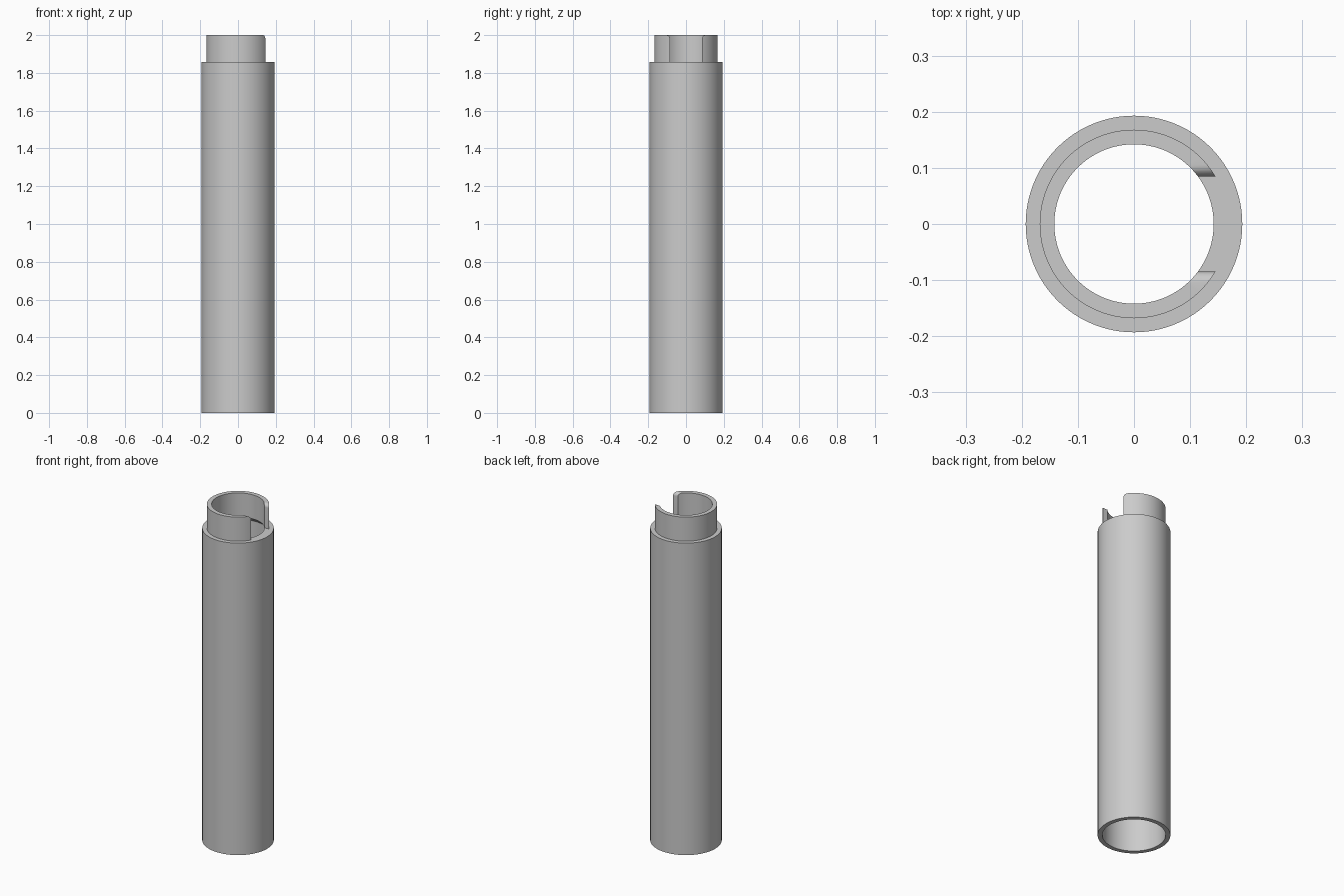
import bpy, bmesh
from math import pi, sin, cos, radians

default = bpy.data.objects.get("Cube")
if default:
    bpy.data.objects.remove(default, do_unlink=True)

# Main dimensions
OUTER, MID, INNER = 0.193, 0.168, 0.142
SHOULDER, TOP = 1.857, 2.0
SLOT, FILLET = 0.085, 0.02
SEGMENTS = 96

grey = bpy.data.materials.new("plain_grey")
grey.use_nodes = True
colour = (0.6, 0.6, 0.6, 1)
grey.diffuse_color = colour
grey.node_tree.nodes["Principled BSDF"].inputs["Base Color"].default_value = colour


def make_object(name, bm):
    bmesh.ops.recalc_face_normals(bm, faces=bm.faces)
    mesh = bpy.data.meshes.new(name)
    bm.to_mesh(mesh)
    bm.free()
    mesh.materials.append(grey)
    obj = bpy.data.objects.new(name, mesh)
    bpy.context.collection.objects.link(obj)
    return obj


def lathe(name, profile):
    """Spin a closed (radius, height) outline about z."""
    bm = bmesh.new()
    verts = [bm.verts.new((r, 0, z)) for r, z in profile]
    edges = [bm.edges.new((v, verts[i - 1])) for i, v in enumerate(verts)]
    bmesh.ops.spin(bm, geom=verts + edges, cent=(0, 0, 0), axis=(0, 0, 1),
                   angle=2 * pi, steps=SEGMENTS, use_merge=True)
    bmesh.ops.remove_doubles(bm, verts=bm.verts, dist=1e-5)
    return make_object(name, bm)


def activate(obj):
    bpy.ops.object.select_all(action='DESELECT')
    obj.select_set(True)
    bpy.context.view_layer.objects.active = obj


# Long tube with a bore that tapers in under the shoulder
body = lathe("tube_body", [
    (OUTER, 0), (OUTER, SHOULDER), (INNER, SHOULDER),
    (MID, SHOULDER - (MID - INNER)), (MID, 0)])

# Thin collar on the shoulder
collar = lathe("slotted_collar", [
    (MID, SHOULDER), (MID, TOP), (INNER, TOP), (INNER, SHOULDER)])

# Slot cutter, flared at the top so the slot corners are rounded
half = [(SLOT, SHOULDER - 0.1)]
for i in range(9):
    a = radians(90 * i / 8)
    half.append((SLOT + FILLET * (1 - cos(a)), TOP - FILLET * (1 - sin(a))))
half.append((SLOT + FILLET, TOP + 0.1))
outline = half + [(-y, z) for y, z in reversed(half)]
bm = bmesh.new()
face = bm.faces.new([bm.verts.new((0.02, y, z)) for y, z in outline])
extruded = bmesh.ops.extrude_face_region(bm, geom=[face])
moved = [g for g in extruded["geom"] if isinstance(g, bmesh.types.BMVert)]
bmesh.ops.translate(bm, verts=moved, vec=(0.3, 0, 0))
cutter = make_object("slot_cutter", bm)
cutter.hide_render = True

activate(collar)
cut = collar.modifiers.new("slot", 'BOOLEAN')
cut.operation = 'DIFFERENCE'
cut.solver = 'EXACT'
cut.object = cutter
bpy.ops.object.modifier_apply(modifier=cut.name)
bpy.data.objects.remove(cutter, do_unlink=True)

# Open the hidden underside of the collar
bm = bmesh.new()
bm.from_mesh(collar.data)
hidden = [f for f in bm.faces if all(v.co.z < SHOULDER + 0.001 for v in f.verts)]
bmesh.ops.delete(bm, geom=hidden, context='FACES')
bm.to_mesh(collar.data)
bm.free()

for obj in (body, collar):
    activate(obj)
    bpy.ops.object.shade_smooth_by_angle(angle=radians(30))
